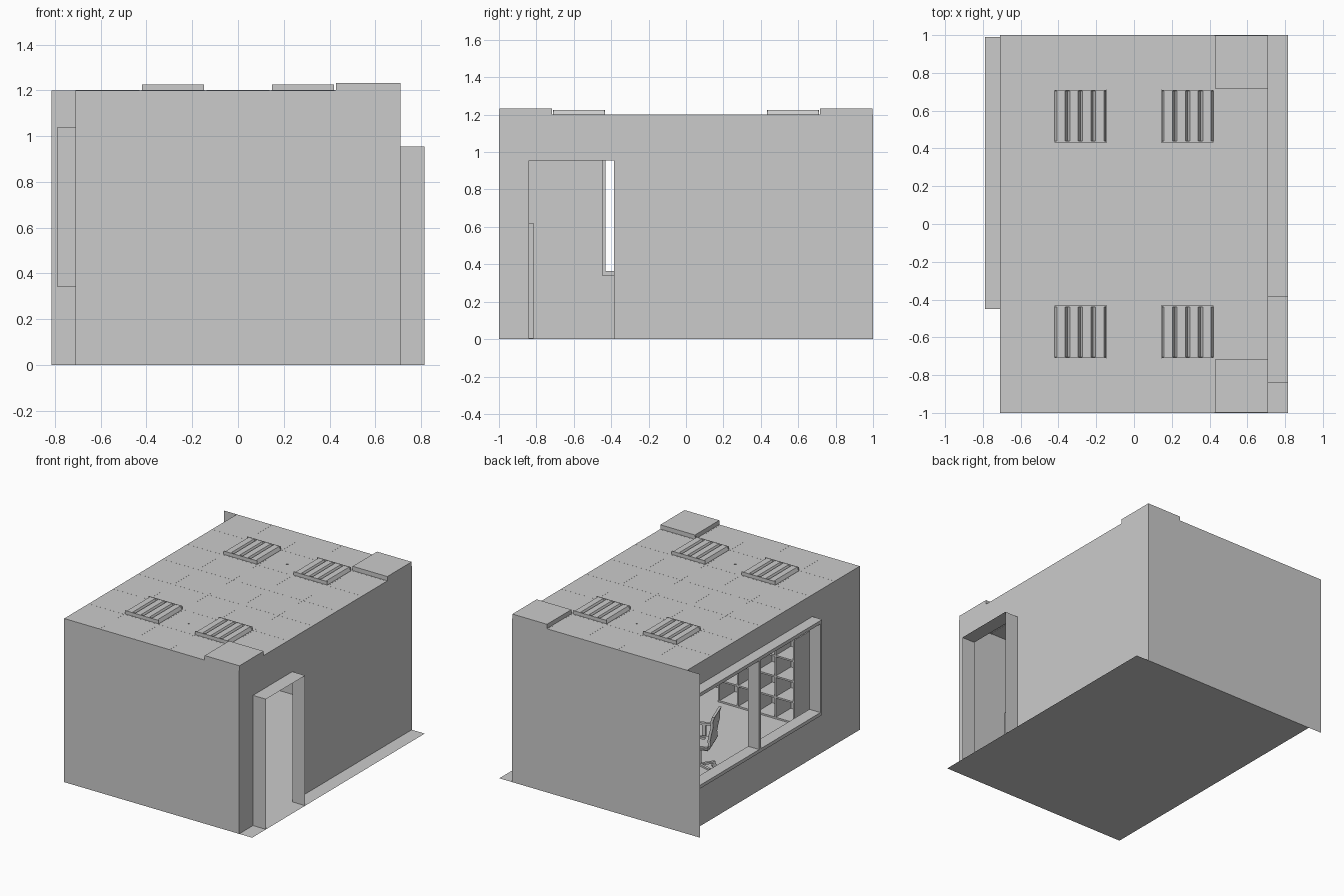
import bpy, bmesh, math
from mathutils import Matrix, Vector

if "Cube" in bpy.data.objects:
    bpy.data.objects.remove(bpy.data.objects["Cube"])


def finish(name, bm):
    me = bpy.data.meshes.new(name)
    bm.to_mesh(me)
    bm.free()
    ob = bpy.data.objects.new(name, me)
    bpy.context.collection.objects.link(ob)
    return ob


def quad(bm, *pts):
    bm.faces.new([bm.verts.new(p) for p in pts])


def box(bm, x0, x1, y0, y1, z0, z1):
    m = Matrix.Translation(((x0 + x1) / 2, (y0 + y1) / 2, (z0 + z1) / 2)) \
        @ Matrix.Diagonal((x1 - x0, y1 - y0, z1 - z0, 1))
    bmesh.ops.create_cube(bm, size=1, matrix=m)


def boxes(name, items):
    bm = bmesh.new()
    for b in items:
        box(bm, *b)
    return finish(name, bm)


def extrude_profile(bm, pts, vec):
    f = bm.faces.new([bm.verts.new(p) for p in pts])
    r = bmesh.ops.extrude_face_region(bm, geom=[f])
    bmesh.ops.translate(bm, vec=vec, verts=[v for v in r['geom'] if isinstance(v, bmesh.types.BMVert)])
    bmesh.ops.recalc_face_normals(bm, faces=bm.faces)


X, H = 0.71, 1.2


# side wall sheet at fixed x with a rectangular opening
def side_wall(name, x, a, b, z0, z1):
    bm = bmesh.new()
    for y0, y1, s, t in ((-1, a, 0, H), (b, 1, 0, H), (a, b, 0, z0), (a, b, z1, H)):
        if y1 - y0 > 1e-4 and t - s > 1e-4:
            p = [(x, y0, s), (x, y1, s), (x, y1, t), (x, y0, t)]
            quad(bm, *(p if x > 0 else p[::-1]))
    return finish(name, bm)


side_wall("right_wall", X, -0.84, -0.385, 0, 0.955)
side_wall("left_wall", -X, -0.45, 0.99, 0.34, 1.04)

# floor, front and back sheets
for name, p in (
    ("floor", [(-X, -1, 0), (0.815, -1, 0), (0.815, 1, 0), (-X, 1, 0)]),
    ("front_wall", [(-X, -1, 0), (X, -1, 0), (X, -1, H), (-X, -1, H)]),
    ("back_wall", [(X, 1, 0), (-0.815, 1, 0), (-0.815, 1, H), (X, 1, H)]),
):
    bm = bmesh.new()
    quad(bm, *p)
    finish(name, bm)

# door recess: thin open tunnel
bm = bmesh.new()
D = 0.815
quad(bm, (X, -0.84, 0), (D, -0.84, 0), (D, -0.84, 0.955), (X, -0.84, 0.955))
quad(bm, (X, -0.385, 0), (X, -0.385, 0.955), (D, -0.385, 0.955), (D, -0.385, 0))
quad(bm, (X, -0.84, 0.955), (D, -0.84, 0.955), (D, -0.385, 0.955), (X, -0.385, 0.955))
finish("door_surround", bm)

# window frame with centre mullion
w0, w1 = -0.79, -0.70
boxes("window_frame", [
    (w0, w1, -0.45, 0.99, 0.34, 0.365), (w0, w1, -0.45, 0.99, 1.015, 1.04),
    (w0, w1, -0.45, -0.43, 0.365, 1.015), (w0, w1, 0.97, 0.99, 0.365, 1.015),
    (w0, w1, 0.26, 0.28, 0.365, 1.015)])

# ceiling tiles, 5 by 7, with openings for lights and vents
tx, ty = 2 * X / 5, 2 / 7
lights = [(i, j) for i in (1, 3) for j in (1, 5)]
vents = [(4, 0), (4, 6)]
bm = bmesh.new()
for i in range(5):
    for j in range(7):
        if (i, j) in lights + vents:
            continue
        x0, y0 = -X + i * tx, -1 + j * ty
        quad(bm, (x0, y0, H), (x0 + tx, y0, H), (x0 + tx, y0 + ty, H), (x0, y0 + ty, H))
finish("ceiling_tiles", bm)

# ceiling grid bars
g = 0.004
bars = [(-X + i * tx - g, -X + i * tx + g, -0.999, 0.999, H - 0.004, H + 0.0004) for i in range(1, 5)]
bars += [(-X, X, -1 + j * ty - g, -1 + j * ty + g, H - 0.004, H + 0.0004) for j in range(1, 7)]
boxes("ceiling_grid", bars)

# vent boxes in two corners
for k, (i, j) in enumerate(vents):
    x0, y0 = -X + i * tx, -1 + j * ty
    boxes("vent_box_%d" % (k + 1), [(x0 + 0.003, x0 + tx, y0 + 0.002, y0 + ty - 0.002, H - 0.003, 1.232)])

# light troffers: four flat ridges with sloped grooves
for k, (i, j) in enumerate(lights):
    cx, cy = -X + (i + 0.5) * tx, -1 + (j + 0.5) * ty
    w, pitch = 0.136, 0.068
    prof = [(cx - w, cy - w, H - 0.003)]
    for r in range(4):
        a = cx - w + r * pitch
        for dx, z in ((0, H + 0.003), (0.012, 1.225), (pitch - 0.012, 1.225)):
            prof.append((a + dx, cy - w, z))
    prof += [(cx + w, cy - w, H + 0.003), (cx + w, cy - w, H - 0.003)]
    bm = bmesh.new()
    extrude_profile(bm, prof, (0, 2 * w, 0))
    # thin end plates
    for s in (-1, 1):
        box(bm, cx - w, cx + w, cy + s * w - 0.003, cy + s * w + 0.003, H - 0.003, 1.226)
    finish("ceiling_light_%d" % (k + 1), bm)

# round ceiling sensors
for k, y in enumerate((-0.571, 0.571)):
    bm = bmesh.new()
    bmesh.ops.create_cone(bm, cap_ends=True, segments=16, radius1=0.018, radius2=0.028,
                          depth=0.012, matrix=Matrix.Translation((0, y, H - 0.0055)))
    finish("ceiling_sensor_%d" % (k + 1), bm)

# cubby bookcase against the front wall
n, s, t = 4, 0.62, 0.012
parts = [(-s / 2, s / 2, -0.998, -0.99, 0.002, s)]
for i in range(n + 1):
    a = -s / 2 + i * (s - t) / n
    parts.append((a, a + t, -0.99, -0.815, 0.002, s))
    z = 0.002 + i * (s - t - 0.002) / n
    parts.append((-s / 2, s / 2, -0.99, -0.816, z, z + t))
boxes("bookcase", parts)

# office chair, built facing +x then placed
place = Matrix.Translation((-0.2, 0.13, 0)) @ Matrix.Rotation(math.radians(20), 4, 'Z')


def put(name, bm, smooth=False):
    ob = finish(name, bm)
    ob.matrix_world = place
    if smooth:
        for p in ob.data.polygons:
            p.use_smooth = True
    return ob


curve = [(-0.085, 0.22), (-0.08, 0.26), (-0.088, 0.31), (-0.1, 0.36), (-0.098, 0.4), (-0.11, 0.44)]
bm = bmesh.new()
prof = [(x, -0.09, z) for x, z in curve] + [(x - 0.018, -0.09, z) for x, z in reversed(curve)]
extrude_profile(bm, prof, (0, 0.18, 0))
put("chair_back", bm)

bm = bmesh.new()
box(bm, -0.09, 0.1, -0.095, 0.095, 0.185, 0.215)
bmesh.ops.bevel(bm, geom=bm.edges[:], offset=0.01, segments=2, affect='EDGES')
put("chair_seat", bm)

bm = bmesh.new()
for sgn in (-1, 1):
    y0, y1 = sorted((sgn * 0.1, sgn * 0.12))
    box(bm, -0.07, 0.06, y0, y1, 0.285, 0.3)
    box(bm, -0.015, 0.01, y0, y1, 0.19, 0.285)
put("chair_arms", bm)

bm = bmesh.new()
bmesh.ops.create_cone(bm, cap_ends=True, segments=12, radius1=0.014, radius2=0.014,
                      depth=0.15, matrix=Matrix.Translation((0, 0, 0.11)))
for k in range(5):
    rot = Matrix.Rotation(k * math.tau / 5, 4, 'Z')
    bmesh.ops.create_cube(bm, size=1, matrix=rot @ Matrix.Translation((0.055, 0, 0.042))
                          @ Matrix.Diagonal((0.11, 0.018, 0.014, 1)))
    bmesh.ops.create_cone(bm, cap_ends=True, segments=10, radius1=0.017, radius2=0.017, depth=0.016,
                          matrix=rot @ Matrix.Translation((0.105, 0, 0.018))
                          @ Matrix.Rotation(math.pi / 2, 4, 'X'))
put("chair_base", bm)
